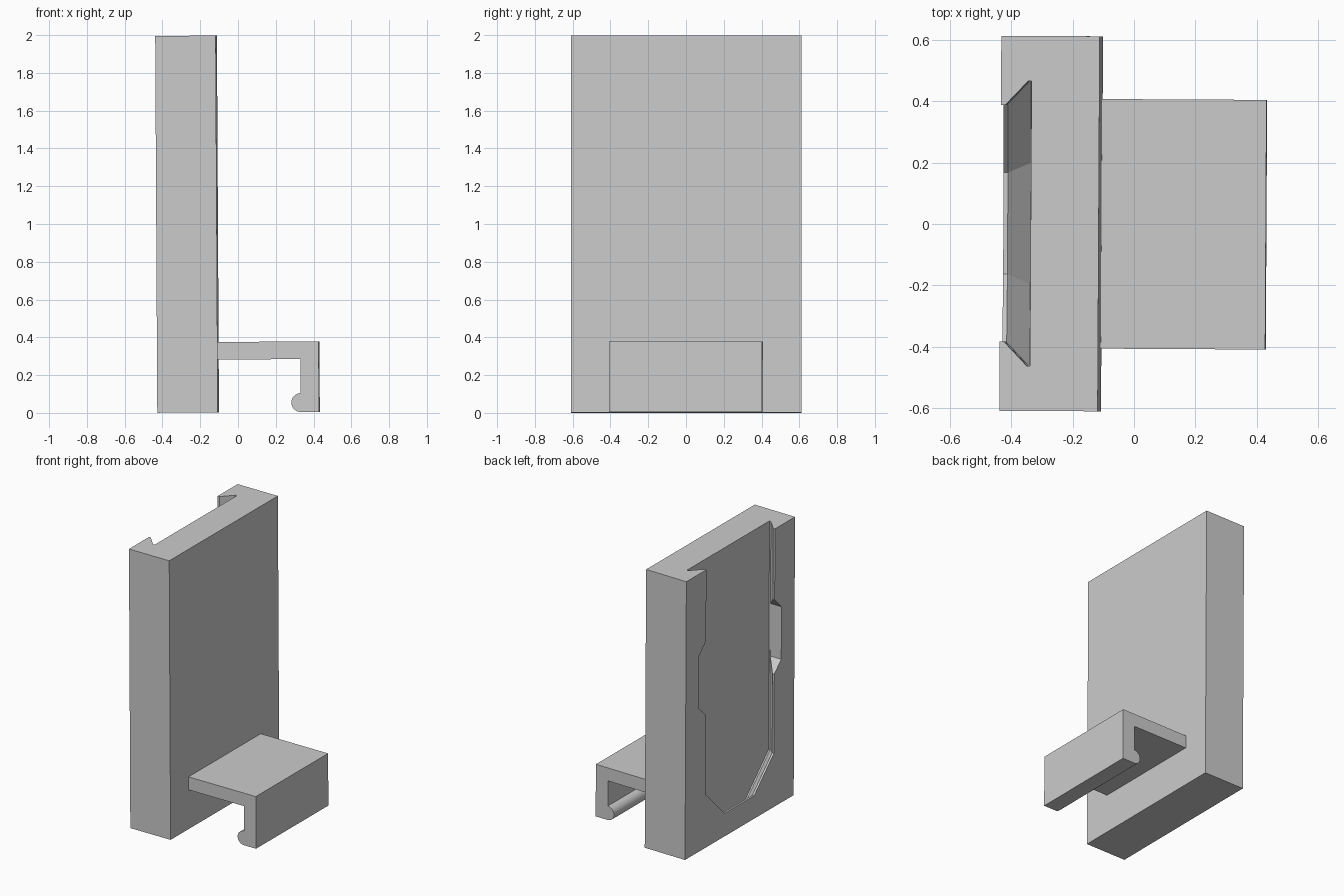
import bpy, bmesh, math
from mathutils import Matrix

if "Cube" in bpy.data.objects:
    bpy.data.objects.remove(bpy.data.objects["Cube"])

grey = bpy.data.materials.new("plain grey")
grey.diffuse_color = (0.6, 0.6, 0.6, 1)
grey.use_nodes = True
grey.node_tree.nodes["Principled BSDF"].inputs["Base Color"].default_value = grey.diffuse_color

# the whole holder leans and turns by a fraction of a degree
LEAN = (Matrix.Translation((0, 0, 0.003)) @ Matrix.Rotation(-0.0055, 4, 'Y')
        @ Matrix.Rotation(-0.0055, 4, 'Z'))


def loft(name, rings):
    """Closed solid through matching rings of 3D points."""
    bm = bmesh.new()
    loops = [[bm.verts.new(p) for p in ring] for ring in rings]
    n = len(loops[0])
    for a, b in zip(loops, loops[1:]):
        for i in range(n):
            j = (i + 1) % n
            bm.faces.new((a[i], a[j], b[j], b[i]))
    bm.faces.new(loops[0])
    bm.faces.new(loops[-1])
    bmesh.ops.recalc_face_normals(bm, faces=bm.faces)
    me = bpy.data.meshes.new(name)
    bm.to_mesh(me)
    bm.free()
    me.materials.append(grey)
    ob = bpy.data.objects.new(name, me)
    bpy.context.collection.objects.link(ob)
    ob.matrix_world = LEAN
    return ob


def mirrored(half):
    """Outline in y, z from its +y half, listed top to bottom."""
    return half + [(-y, z) for y, z in reversed(half)]


def pocket_ring(x, o):
    """Pocket outline grown by o on its walls."""
    k = o * math.tan(math.pi / 8)
    half = [(0.385 + o, 2.2), (0.385 + o, 0.385 - k), (0.165 + k, 0.165 - o)]
    return [(x, y, z) for y, z in mirrored(half)]


# back plate
plate = loft("back_plate", [[(x, -0.61, 0), (x, 0.61, 0), (x, 0.61, 1.995), (x, -0.61, 1.995)]
                            for x in (-0.424, -0.104)])

# dovetail pocket, open at the top
pocket = loft("pocket_cutter", [pocket_ring(-0.6, 0), pocket_ring(-0.41, 0),
                                pocket_ring(-0.336, 0.078), pocket_ring(-0.325, 0.078)])

# release notches on both pocket edges
notch_outline = mirrored([(0.3, 1.57), (0.385, 1.485), (0.462, 1.407),
                          (0.462, 1.03), (0.385, 0.953), (0.3, 0.868)])
notch = loft("notch_cutter", [[(x, y, z) for y, z in notch_outline] for x in (-0.6, -0.328)])

for cutter in (pocket, notch):
    mod = plate.modifiers.new(cutter.name, 'BOOLEAN')
    mod.operation = 'DIFFERENCE'
    mod.solver = 'EXACT'
    mod.object = cutter
    cutter.hide_render = True
    cutter.hide_viewport = True

# clip arm with a rounded bead at the tip
bead = [(0.335 + 0.05 * math.cos(a), 0.05 + 0.05 * math.sin(a))
        for a in [math.pi / 2 + math.pi * i / 16 for i in range(17)]]
profile = [(-0.11, 0.28), (0.335, 0.28)] + bead + [(0.431, 0), (0.431, 0.373), (-0.11, 0.373)]
clip = loft("clip_arm", [[(x, y, z) for x, z in profile] for y in (-0.406, 0.406)])
bpy.context.view_layer.objects.active = clip
clip.select_set(True)
bpy.ops.object.shade_smooth_by_angle(angle=math.radians(30))
